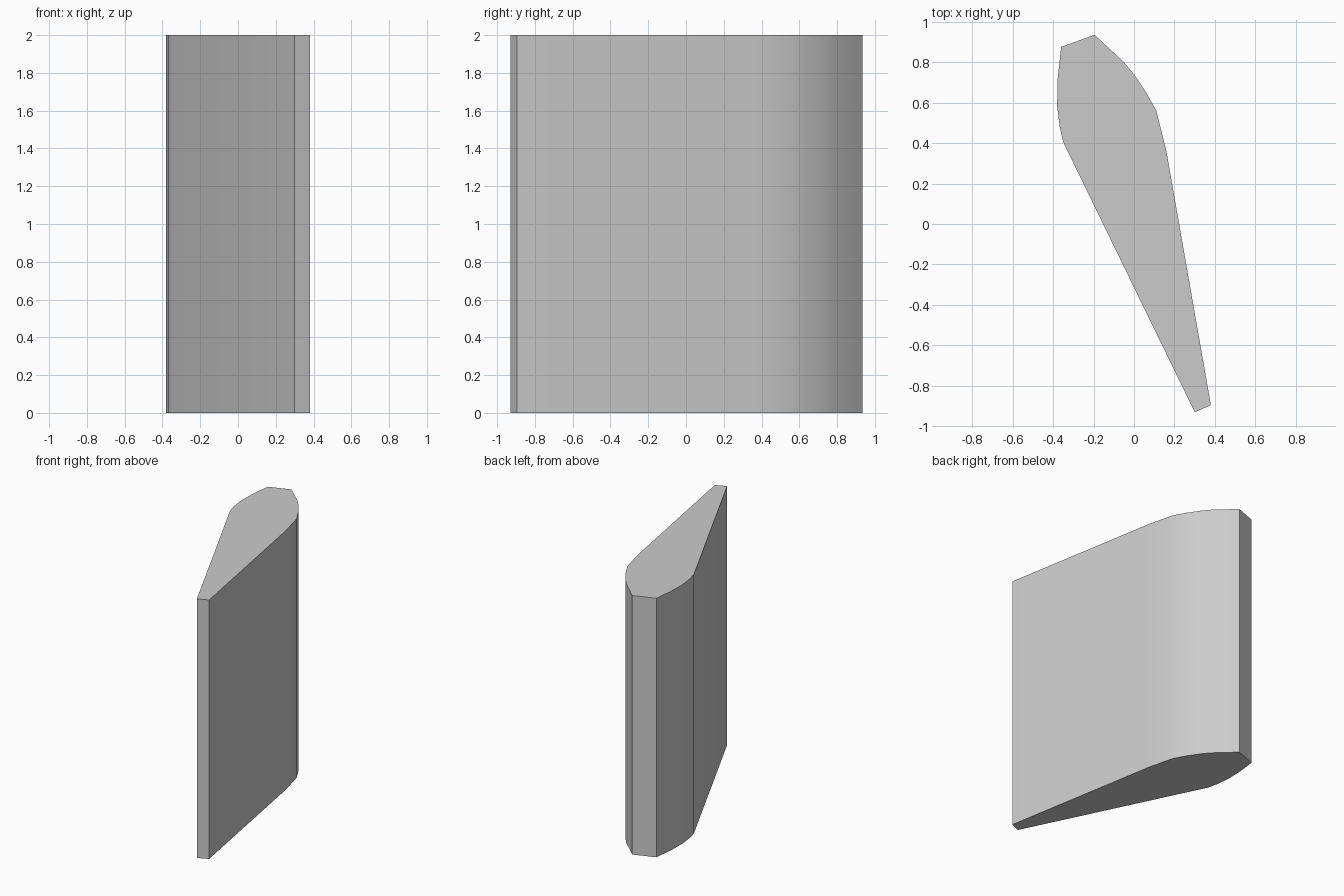
import bpy
import bmesh
from mathutils import Vector

cube = bpy.data.objects.get("Cube")
if cube:
    bpy.data.objects.remove(cube, do_unlink=True)

HEIGHT = 2.0

# Single matte grey
grey = bpy.data.materials.new("plain_grey")
grey.use_nodes = True
colour = (0.6, 0.6, 0.6, 1.0)
grey.diffuse_color = colour
grey.node_tree.nodes["Principled BSDF"].inputs["Base Color"].default_value = colour

# Blade cross-section, counter-clockwise from the thin trailing edge
tail = [(0.30, -0.93), (0.38, -0.895)]
convex_side = [(0.16, 0.36), (0.11, 0.56), (0.06, 0.65), (0.0, 0.74), (-0.05, 0.80)]
blunt_nose = [(-0.195, 0.935), (-0.36, 0.875)]
flat_side = [(-0.377, 0.72), (-0.38, 0.585), (-0.367, 0.48), (-0.35, 0.405)]
profile = tail + convex_side + blunt_nose + flat_side

# Extrude the section straight up into a vane
bm = bmesh.new()
base = bm.faces.new([bm.verts.new((x, y, 0)) for x, y in profile])
top = bmesh.ops.extrude_face_region(bm, geom=[base], use_keep_orig=True)
top_verts = [g for g in top["geom"] if isinstance(g, bmesh.types.BMVert)]
bmesh.ops.translate(bm, vec=Vector((0, 0, HEIGHT)), verts=top_verts)
bmesh.ops.recalc_face_normals(bm, faces=bm.faces)

mesh = bpy.data.meshes.new("vane_blade")
bm.to_mesh(mesh)
bm.free()
mesh.materials.append(grey)
vane = bpy.data.objects.new("vane_blade", mesh)
bpy.context.collection.objects.link(vane)

# Smooth curved flanks, crisp corners
bpy.ops.object.select_all(action="DESELECT")
vane.select_set(True)
bpy.context.view_layer.objects.active = vane
bpy.ops.object.shade_smooth_by_angle(angle=0.52)
